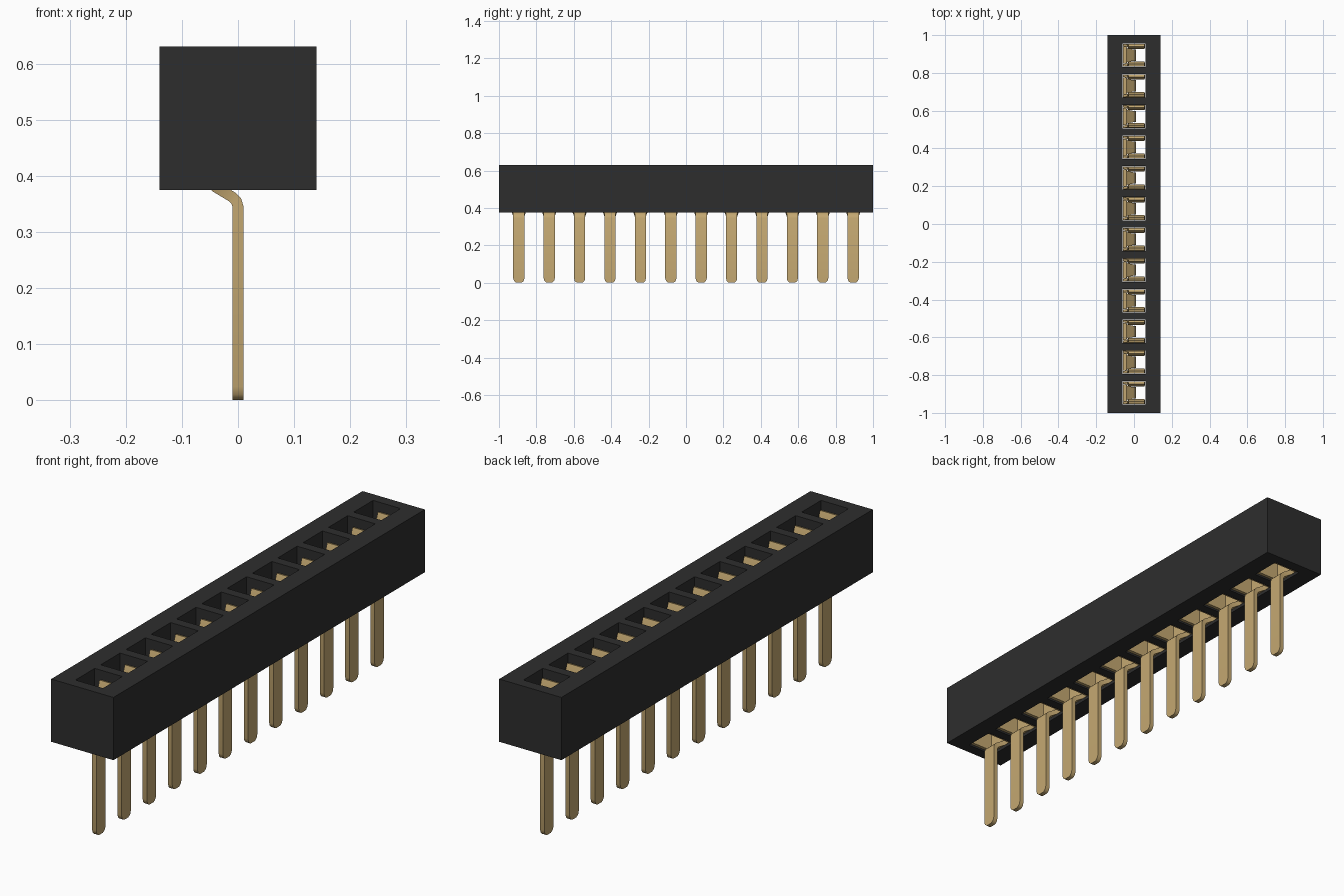
import bpy, bmesh, math
from mathutils import Vector

cube = bpy.data.objects.get("Cube")
if cube:
    bpy.data.objects.remove(cube, do_unlink=True)

COUNT, PITCH = 12, 0.1625
Z0, Z1 = 0.375, 0.63
HOLE = 0.062          # half size of each square socket


def material(name, rgb):
    m = bpy.data.materials.new(name)
    m.use_nodes = True
    m.diffuse_color = (*rgb, 1)
    m.node_tree.nodes["Principled BSDF"].inputs["Base Color"].default_value = (*rgb, 1)
    return m


black = material("black plastic", (0.027, 0.027, 0.027))
gold = material("gold metal", (0.55, 0.39, 0.165))


def finish(bm, name, mat):
    bmesh.ops.recalc_face_normals(bm, faces=bm.faces)
    me = bpy.data.meshes.new(name)
    bm.to_mesh(me)
    bm.free()
    me.materials.append(mat)
    ob = bpy.data.objects.new(name, me)
    bpy.context.collection.objects.link(ob)
    return ob


def strip(bm, stations, thick, place):
    """Bent metal strip: stations are (across, height, low edge, high edge)."""
    pts = [Vector(s[:2]) for s in stations]
    rings = []
    for i, (a, z, lo, hi) in enumerate(stations):
        d0 = (pts[i] - pts[max(i - 1, 0)]).normalized()
        d1 = (pts[min(i + 1, len(pts) - 1)] - pts[i]).normalized()
        d = (d0 + d1).normalized()
        ref = d1 if d1.length else d0
        off = Vector((d.y, -d.x)) * (thick / 2 / max(0.5, d.dot(ref)))
        p, q = pts[i] + off, pts[i] - off
        rings.append([bm.verts.new(place(*c)) for c in
                      ((p.x, lo, p.y), (p.x, hi, p.y), (q.x, hi, q.y), (q.x, lo, q.y))])
    for r, s in zip(rings, rings[1:]):
        for k in range(4):
            n = (k + 1) % 4
            bm.faces.new((r[k], r[n], s[n], s[k]))
    bm.faces.new(rings[0])
    bm.faces.new(rings[-1])


# Housing: a grid plate with open socket cells, extruded upward
centres = [(i - (COUNT - 1) / 2) * PITCH for i in range(COUNT)]
xs = [-0.14, -HOLE, HOLE, 0.14]
ys = [-1] + [c + s for c in centres for s in (-HOLE, HOLE)] + [1]
bm = bmesh.new()
grid = [[bm.verts.new((x, y, Z0)) for y in ys] for x in xs]
for i in range(3):
    for j in range(len(ys) - 1):
        if i == 1 and j % 2 == 1:
            continue
        bm.faces.new((grid[i][j], grid[i + 1][j], grid[i + 1][j + 1], grid[i][j + 1]))
top = bmesh.ops.extrude_face_region(bm, geom=bm.faces[:])
bmesh.ops.translate(bm, vec=(0, 0, Z1 - Z0),
                    verts=[v for v in top["geom"] if isinstance(v, bmesh.types.BMVert)])
finish(bm, "housing", black)

# Contact: rounded tail, offset bend and back plate in one strip
bm = bmesh.new()
tail = [(0, 0, 0.012), (0, 0.003, 0.019), (0, 0.010, 0.026), (0, 0.024, 0.03),
        (0, 0.345, 0.03), (-0.003, 0.355, 0.03), (-0.010, 0.362, 0.03),
        (-0.040, 0.380, 0.036), (-0.048, 0.388, 0.042), (-0.050, 0.40, 0.045),
        (-0.050, 0.47, 0.045)]
strip(bm, [(x, z, -w, w) for x, z, w in tail], 0.019, lambda a, b, z: (a, b, z))

# Two spring arms that pinch inward and flare at the mouth
arm = [(0.054, 0.382, -0.058, 0.058), (0.054, 0.45, -0.058, 0.058),
       (0.050, 0.47, -0.035, 0.058), (0.041, 0.535, -0.030, 0.056),
       (0.040, 0.55, -0.030, 0.056), (0.043, 0.565, -0.030, 0.056),
       (0.053, 0.595, -0.030, 0.056)]
for side in (1, -1):
    strip(bm, arm, 0.013, lambda a, b, z: (b, side * a, z))
first = finish(bm, "contact_1", gold)
bpy.ops.object.select_all(action='DESELECT')
first.select_set(True)
bpy.context.view_layer.objects.active = first
bpy.ops.object.shade_smooth_by_angle(angle=math.radians(30))

# Repeat the contact along the row
first.location.y = centres[0]
for i, c in enumerate(centres[1:], 2):
    ob = bpy.data.objects.new(f"contact_{i}", first.data)
    ob.location.y = c
    bpy.context.collection.objects.link(ob)
